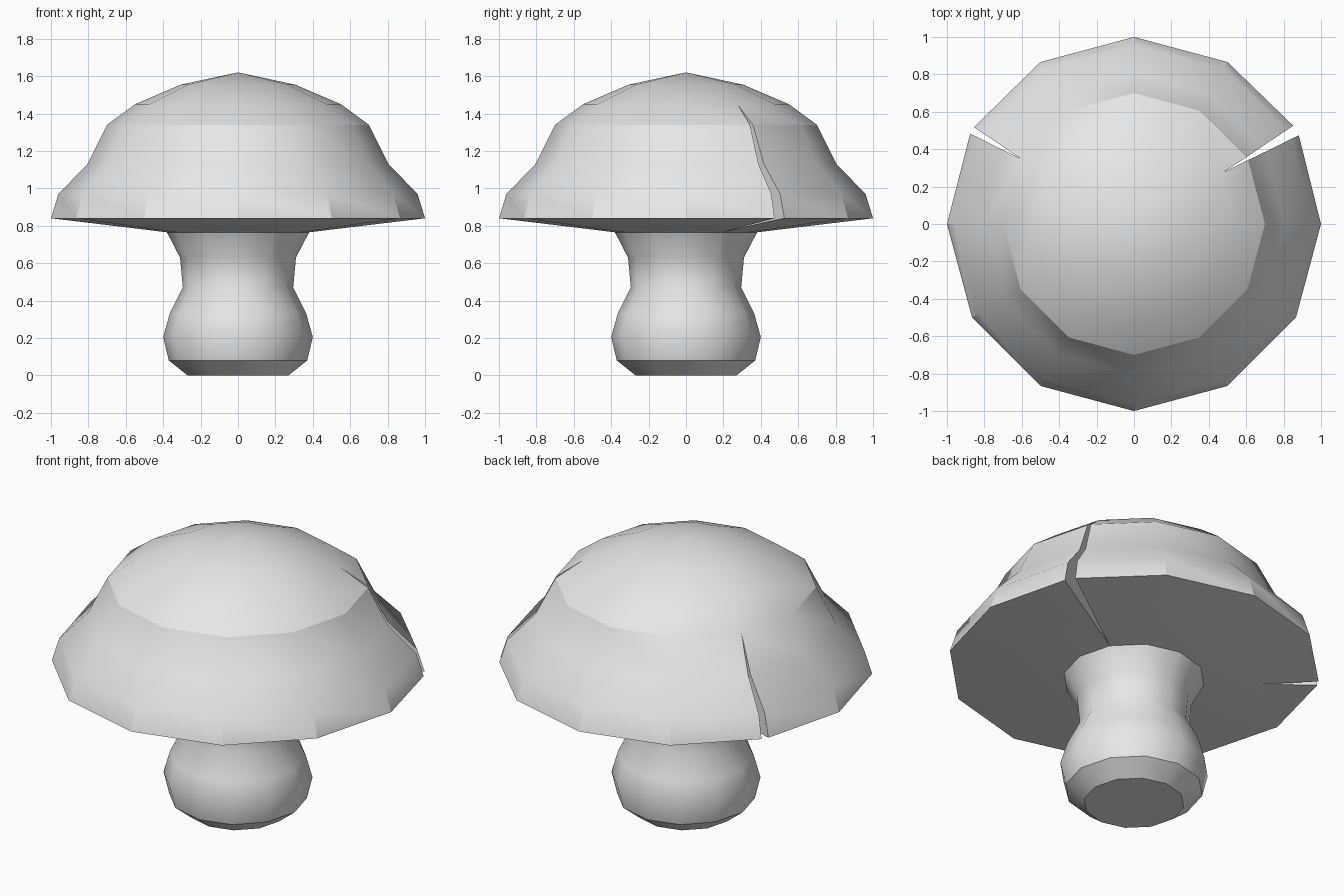
import bpy, bmesh, math
from mathutils import Vector

cube = bpy.data.objects.get("Cube")
if cube:
    bpy.data.objects.remove(cube, do_unlink=True)

SIDES = 12

grey = bpy.data.materials.new("light_grey")
grey.use_nodes = True
grey.diffuse_color = (0.8, 0.8, 0.8, 1)
bsdf = next(n for n in grey.node_tree.nodes if n.type == 'BSDF_PRINCIPLED')
bsdf.inputs["Base Color"].default_value = (0.8, 0.8, 0.8, 1)


def lathe(name, profile, angle, cracks=None, close=True):
    """Spin a (radius, height) profile; cracks = {column: (first ring, last ring, half width)}."""
    cracks = cracks or {}
    bm = bmesh.new()
    columns = []                       # one (left, right) pair of vertex lists per column
    for i in range(SIDES):
        a = 2 * math.pi * i / SIDES
        out = Vector((math.cos(a), math.sin(a), 0))
        tan = Vector((-math.sin(a), math.cos(a), 0))
        pair = []
        for side in ((-1, 1) if i in cracks else (0,)):
            col = []
            for j, (r, z) in enumerate(profile):
                shift = 0
                if side and cracks[i][0] < j < cracks[i][1]:
                    # the gap widens evenly away from the line joining its two tips
                    (r0, z0), (r1, z1) = profile[cracks[i][0]], profile[cracks[i][1]]
                    tip = r0 + (r1 - r0) * (z - z0) / (z1 - z0)
                    shift = side * cracks[i][2] * (r - tip) / (1 - r1)
                col.append(bm.verts.new(out * r + tan * shift + Vector((0, 0, z))))
            pair.append(col)
            if side:                   # wall of the crack
                bm.faces.new(col[cracks[i][0]:cracks[i][1] + 1])
        columns.append(pair)
    # skin between neighbouring columns
    for i in range(SIDES):
        a, b = columns[i][-1], columns[(i + 1) % SIDES][0]
        for j in range(len(profile) - 1):
            bm.faces.new((a[j], b[j], b[j + 1], a[j + 1]))
    if close:
        bm.faces.new([pair[0][-1] for pair in columns])
    bmesh.ops.remove_doubles(bm, verts=bm.verts, dist=1e-4)
    bmesh.ops.recalc_face_normals(bm, faces=bm.faces)
    mesh = bpy.data.meshes.new(name)
    bm.to_mesh(mesh)
    bm.free()
    mesh.materials.append(grey)
    obj = bpy.data.objects.new(name, mesh)
    bpy.context.collection.objects.link(obj)
    bpy.ops.object.select_all(action='DESELECT')
    obj.select_set(True)
    bpy.context.view_layer.objects.active = obj
    bpy.ops.object.shade_smooth_by_angle(angle=math.radians(angle))
    return obj


# Domed cap with a long crack on one side and a short one on the other
cap = [(0, 1.62), (0.305, 1.555), (0.55, 1.45), (0.70, 1.34), (0.805, 1.13),
       (0.96, 0.97), (1.0, 0.84), (0.70, 0.804), (0.38, 0.765)]
lathe("mushroom_cap", cap, 27, {1: (2, 8, 0.031), 5: (3, 7, 0.02)})

# Pinched stem with a bulging foot
stem = [(0.38, 0.765), (0.31, 0.63), (0.295, 0.47), (0.365, 0.33),
        (0.40, 0.205), (0.37, 0.08), (0.27, 0)]
lathe("mushroom_stem", stem, 35)
